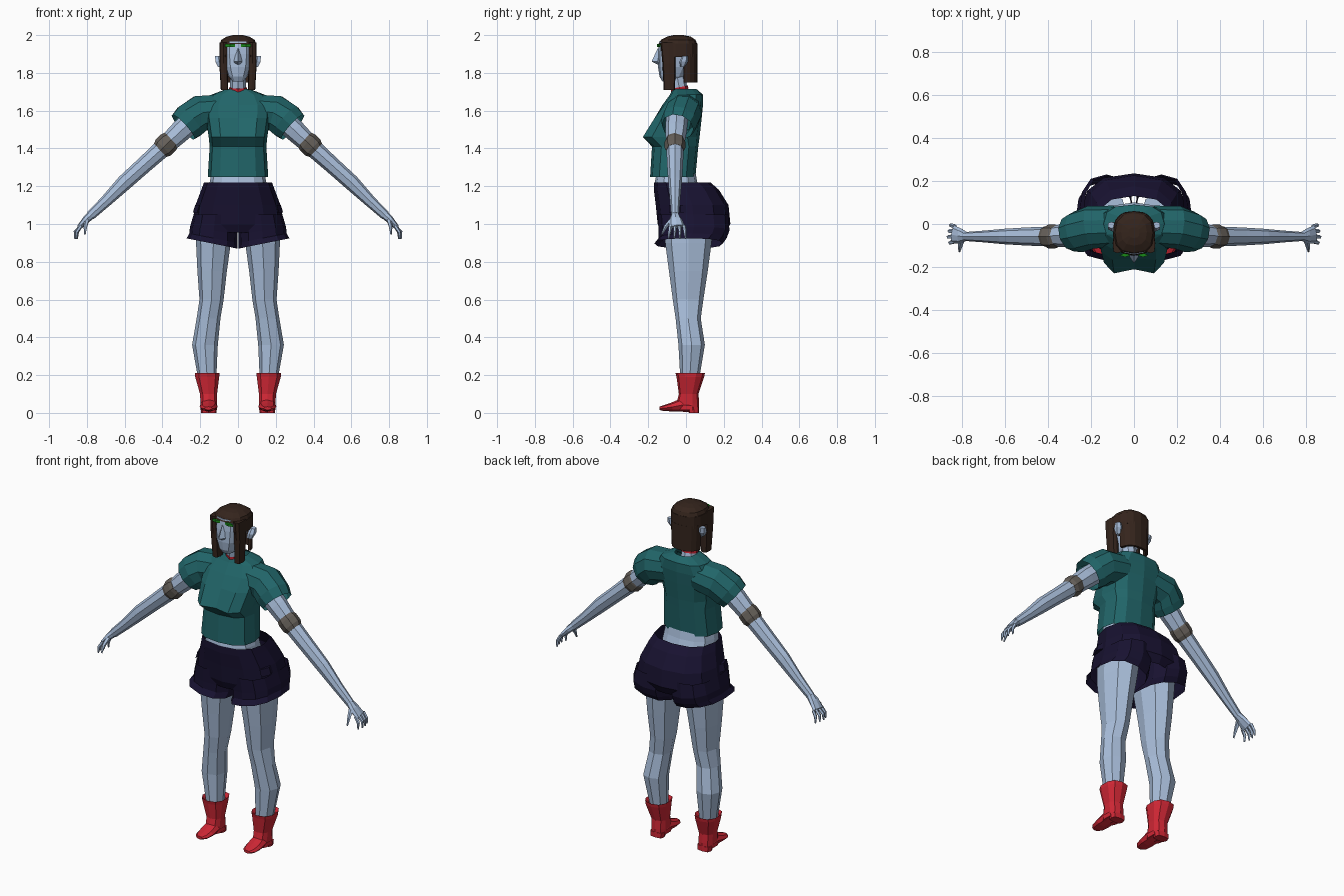
import bpy, bmesh, math
from mathutils import Vector


def material(name, rgb):
    m = bpy.data.materials.new(name)
    m.diffuse_color = (*rgb, 1)
    return m


SKIN = material("skin", (0.40, 0.52, 0.71))
TEAL = material("teal_cloth", (0.015, 0.13, 0.14))
NAVY = material("navy_cloth", (0.009, 0.006, 0.03))
RED = material("red_leather", (0.62, 0.02, 0.035))
HAIR = material("brown_hair", (0.035, 0.018, 0.012))
BAND = material("grey_band", (0.13, 0.115, 0.10))
GREEN = material("green", (0.01, 0.25, 0.01))


def ring(z, cx, w, yf, yb, n=12, p=0.8, tilt=0.0, dip=0.0, span=None):
    """Horizontal cross-section; span gives an open arc in degrees."""
    cy, ry = (yf + yb) / 2, (yb - yf) / 2
    a0, a1 = span or (-90, 270)
    steps = n + 1 if span else n
    pts = []
    for i in range(steps):
        a = math.radians(a0 + (a1 - a0) * i / n)
        c, s = math.cos(a), math.sin(a)
        c = math.copysign(abs(c) ** p, c) if abs(c) > 1e-6 else 0
        s = math.copysign(abs(s) ** p, s) if abs(s) > 1e-6 else 0
        pts.append(Vector((cx + w * c, cy + ry * s, z + tilt * c)))
    pts[0].y += dip
    return pts


def loft(name, rings, mat, caps=True, closed=True, mirror=False, solid=0):
    bm = bmesh.new()
    rows = [[bm.verts.new(v) for v in r] for r in rings]
    n = len(rows[0])
    for a, b in zip(rows, rows[1:]):
        for i in range(n if closed else n - 1):
            j = (i + 1) % n
            bm.faces.new((a[i], a[j], b[j], b[i]))
    if caps and closed:
        bm.faces.new(rows[0])
        bm.faces.new(rows[-1])
    bmesh.ops.recalc_face_normals(bm, faces=bm.faces)
    me = bpy.data.meshes.new(name)
    bm.to_mesh(me)
    bm.free()
    me.materials.append(mat)
    ob = bpy.data.objects.new(name, me)
    bpy.context.collection.objects.link(ob)
    if solid:
        ob.modifiers.new("thickness", "SOLIDIFY").thickness = solid
    if mirror:
        ob.modifiers.new("mirror", "MIRROR").use_clip = False
    return ob


def stack(name, rows, mat, n=12, p=0.8, **kw):
    return loft(name, [ring(*r, n=n, p=p) for r in rows], mat, **kw)


def tube(name, path, mat, n=8, axis=(0, 1, 0), **kw):
    """Rings square to a path of (x, y, z, half width, half height)."""
    pos = [Vector(q[:3]) for q in path]
    rings = []
    for i, q in enumerate(path):
        t = (pos[min(i + 1, len(pos) - 1)] - pos[max(i - 1, 0)]).normalized()
        side = Vector(axis)
        side = (side - t * side.dot(t)).normalized()
        up = t.cross(side)
        rings.append([pos[i] + side * q[3] * math.cos(k * math.tau / n)
                      + up * q[4] * math.sin(k * math.tau / n) for k in range(n)])
    return loft(name, rings, mat, **kw)


# Head, nose, ears and neck
stack("head", [(1.755, 0, .03, -.125, -.05), (1.78, 0, .05, -.14, -.01),
               (1.83, 0, .070, -.148, .02), (1.90, 0, .079, -.148, .04),
               (1.965, 0, .078, -.142, .04)], SKIN)
stack("nose", [(1.93, 0, .007, -.150, -.12), (1.86, 0, .022, -.182, -.12),
               (1.845, 0, .016, -.152, -.12)], SKIN, n=4, p=1)
stack("ear", [(1.83, .09, .018, -.03, -.01), (1.86, .10, .022, -.035, .01),
              (1.89, .105, .018, -.02, .01)], SKIN, n=6, mirror=True)
tube("neck", [(0, -.03, 1.64, .055, .055), (0, -.034, 1.71, .042, .042),
              (0, -.05, 1.80, .042, .042)], SKIN)
tube("choker", [(0, -.033, 1.708, .047, .047), (0, -.036, 1.724, .046, .046)], RED)
stack("eyebrow", [(1.938, .042, .026, -.154, -.135),
                  (1.952, .042, .026, -.154, -.135)], GREEN, n=4, p=.2, mirror=True)

# Bobbed hair: cap, side band, back curtain and front locks
stack("hair_cap", [(1.952, 0, .097, -.146, .06), (1.975, 0, .088, -.132, .05),
                   (1.992, 0, .06, -.10, .025), (2.0, 0, .025, -.065, -.015)], HAIR)
loft("hair_side_band", [ring(z, 0, .098, -.145, .06, span=(-52, 232))
                        for z in (1.955, 1.885)], HAIR, closed=False, solid=.012)
loft("hair_back", [ring(z, 0, w, -.145, .06, span=(14, 166), n=8)
                   for z, w in ((1.90, .098), (1.75, .092))],
     HAIR, closed=False, solid=.015)
stack("hair_front_lock", [(1.96, .076, .022, -.135, -.055), (1.85, .077, .022, -.125, -.055),
                          (1.71, .072, .019, -.118, -.058)], HAIR, n=8, p=.5, mirror=True)

# Waist and cropped shirt
stack("waist", [(1.10, 0, .16, -.15, .10), (1.22, 0, .15, -.165, .06),
                (1.30, 0, .135, -.15, .045)], SKIN)
shirt = [(1.25, .160, -.190, .050, 0), (1.41, .150, -.180, .065, 0),
         (1.46, .155, -.245, .072, .035), (1.56, .170, -.180, .083, .02),
         (1.63, .175, -.125, .090, 0), (1.685, .140, -.085, .090, 0),
         (1.715, .060, -.070, .055, 0)]
loft("shirt_body", [ring(z, 0, w, f, b, p=.75, dip=d) for z, w, f, b, d in shirt],
     TEAL, caps=False)
tube("shirt_sleeve", [(.09, -.01, 1.60, .095, .09), (.20, -.015, 1.585, .10, .10),
                      (.255, -.035, 1.545, .098, .10), (.29, -.045, 1.513, .085, .09)],
     TEAL, n=10, caps=False, mirror=True)

# Arms with bands
tube("arm", [(.18, -.045, 1.60, .06, .06), (.30, -.052, 1.495, .057, .058),
             (.40, -.058, 1.40, .046, .048), (.50, -.058, 1.31, .042, .044),
             (.60, -.058, 1.22, .036, .042), (.70, -.058, 1.12, .027, .031),
             (.78, -.058, 1.045, .021, .025)], SKIN, mirror=True)
tube("arm_band", [(.352, -.058, 1.447, .050, .050), (.368, -.058, 1.432, .056, .058),
                  (.396, -.058, 1.405, .056, .058), (.412, -.058, 1.39, .047, .048)],
     BAND, mirror=True)

# Hands: palm, four fingers and thumb
tube("palm", [(.775, -.058, 1.05, .020, .023), (.805, -.056, 1.022, .035, .020),
              (.838, -.048, .985, .042, .014)], SKIN, mirror=True)
for i, reach in enumerate((.004, .012, .008, 0)):
    y = -.082 + i * .024
    tube("finger", [(.832, y, .990, .010, .010), (.850 + reach, y - .005 + i * .003, .958, .009, .009),
                    (.852 + reach, y - .010 + i * .006, .922, .004, .004)],
         SKIN, n=5, mirror=True)
tube("thumb", [(.800, -.078, 1.02, .014, .012), (.808, -.108, .985, .010, .010),
               (.810, -.128, .945, .004, .004)], SKIN, n=5, axis=(1, 0, 0), mirror=True)

# Shorts: hips, flared leg openings and side pockets
stack("shorts_hips", [(1.22, 0, .180, -.170, .130), (1.18, 0, .195, -.170, .175),
                      (1.10, 0, .225, -.160, .225), (1.00, 0, .245, -.150, .235),
                      (.955, 0, .20, -.13, .21)], NAVY, caps=False)
hems = [(1.05, .120, .115, -.150, .225, 0), (.965, .128, .126, -.145, .230, .02),
        (.925, .130, .128, -.145, .215, .025), (.897, .138, .134, -.168, .195, .027)]
loft("shorts_leg", [ring(z, c, w, f, b, tilt=t) for z, c, w, f, b, t in hems],
     NAVY, caps=False, mirror=True)
stack("shorts_pocket", [(1.10, .205, .022, -.09, .03), (1.06, .217, .022, -.09, .03)],
      NAVY, n=4, p=.2, mirror=True)

# Legs
stack("leg", [(1.02, .125, .098, -.11, .15), (.90, .130, .092, -.110, .135),
              (.75, .137, .078, -.090, .115), (.60, .140, .064, -.070, .092),
              (.50, .156, .063, -.055, .078), (.36, .175, .068, -.040, .100),
              (.18, .163, .048, -.030, .070)], SKIN, n=8, p=.9, mirror=True)

# Ankle boots: shaft, foot and heel
stack("boot_shaft", [(.19, .163, .055, -.04, .08), (.21, .163, .068, -.055, .100),
                     (.190, .163, .066, -.050, .096), (.10, .156, .047, -.038, .066),
                     (.05, .155, .045, -.050, .070), (.015, .155, .045, -.055, .070)],
      RED, n=10, mirror=True)
tube("boot_foot", [(.155, .03, .040, .045, .036), (.155, -.02, .042, .045, .036),
                   (.156, -.075, .031, .047, .023), (.157, -.115, .025, .040, .016),
                   (.157, -.14, .024, .020, .009)], RED, axis=(1, 0, 0), mirror=True)
stack("boot_heel", [(0, .155, .040, .015, .070), (.03, .155, .044, .010, .070)],
      RED, n=8, p=.6, mirror=True)
